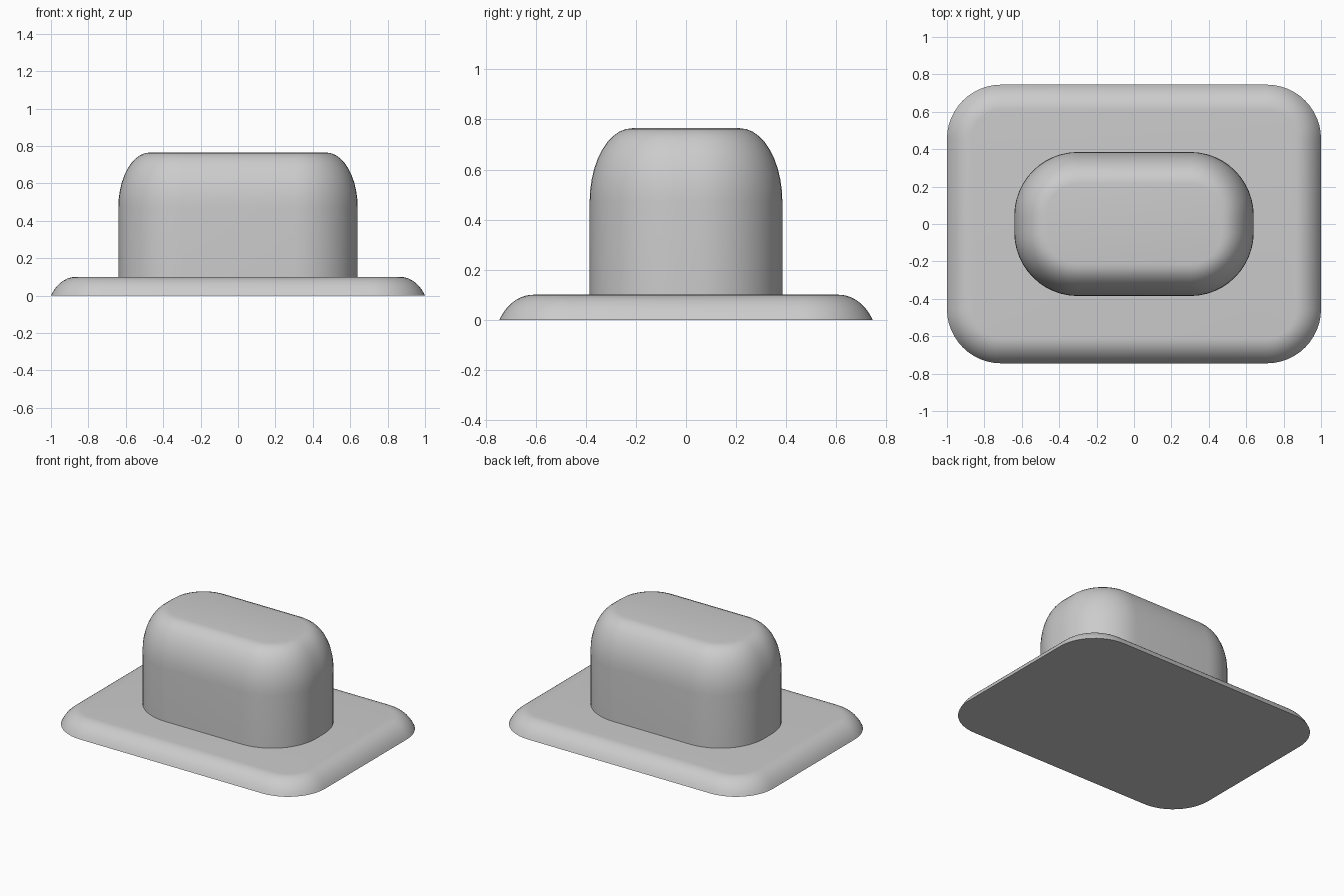
import bpy
import bmesh
from math import sin, cos, pi, radians

cube = bpy.data.objects.get("Cube")
if cube:
    bpy.data.objects.remove(cube, do_unlink=True)

grey = bpy.data.materials.new("plain grey")
grey.use_nodes = True
colour = (0.6, 0.6, 0.6, 1)
grey.diffuse_color = colour
grey.node_tree.nodes["Principled BSDF"].inputs["Base Color"].default_value = colour


def outline(hx, hy, r, z, steps=12):
    """Rounded rectangle as a ring of points, counter-clockwise."""
    pts = []
    for q, (sx, sy) in enumerate(((1, 1), (-1, 1), (-1, -1), (1, -1))):
        for i in range(steps + 1):
            a = (q + i / steps) * pi / 2
            pts.append((sx * (hx - r) + r * cos(a), sy * (hy - r) + r * sin(a), z))
    return pts


def rounded_block(name, hx, hy, r, profile):
    """Stack inset outlines following a profile of (inset, height)."""
    bm = bmesh.new()
    rings = [[bm.verts.new(p) for p in outline(hx - d, hy - d, r - d, z)]
             for d, z in profile]
    n = len(rings[0])
    for low, high in zip(rings, rings[1:]):
        for i in range(n):
            j = (i + 1) % n
            bm.faces.new((low[i], low[j], high[j], high[i]))
    bm.faces.new(rings[0][::-1])
    bm.faces.new(rings[-1])
    mesh = bpy.data.meshes.new(name)
    bm.to_mesh(mesh)
    bm.free()
    mesh.materials.append(grey)
    obj = bpy.data.objects.new(name, mesh)
    bpy.context.collection.objects.link(obj)
    bpy.ops.object.select_all(action="DESELECT")
    obj.select_set(True)
    bpy.context.view_layer.objects.active = obj
    bpy.ops.object.shade_smooth_by_angle(angle=radians(30))
    return obj


def arc(start, width, z0, z1, steps=10):
    """Elliptical edge rounding from a start angle up to a flat top."""
    s, c = sin(start), cos(start)
    angles = [start + (pi / 2 - start) * i / steps for i in range(steps + 1)]
    return [(width * (c - cos(a)) / c, z0 + (z1 - z0) * (sin(a) - s) / (1 - s))
            for a in angles]


# Flat base plate with a sloping rounded rim
rounded_block("base_plate", 1.0, 0.745, 0.29, arc(radians(30), 0.135, 0, 0.1))

# Upright body with a domed shoulder
rounded_block("body", 0.64, 0.385, 0.34, [(0, 0.1)] + arc(0, 0.17, 0.47, 0.765))
